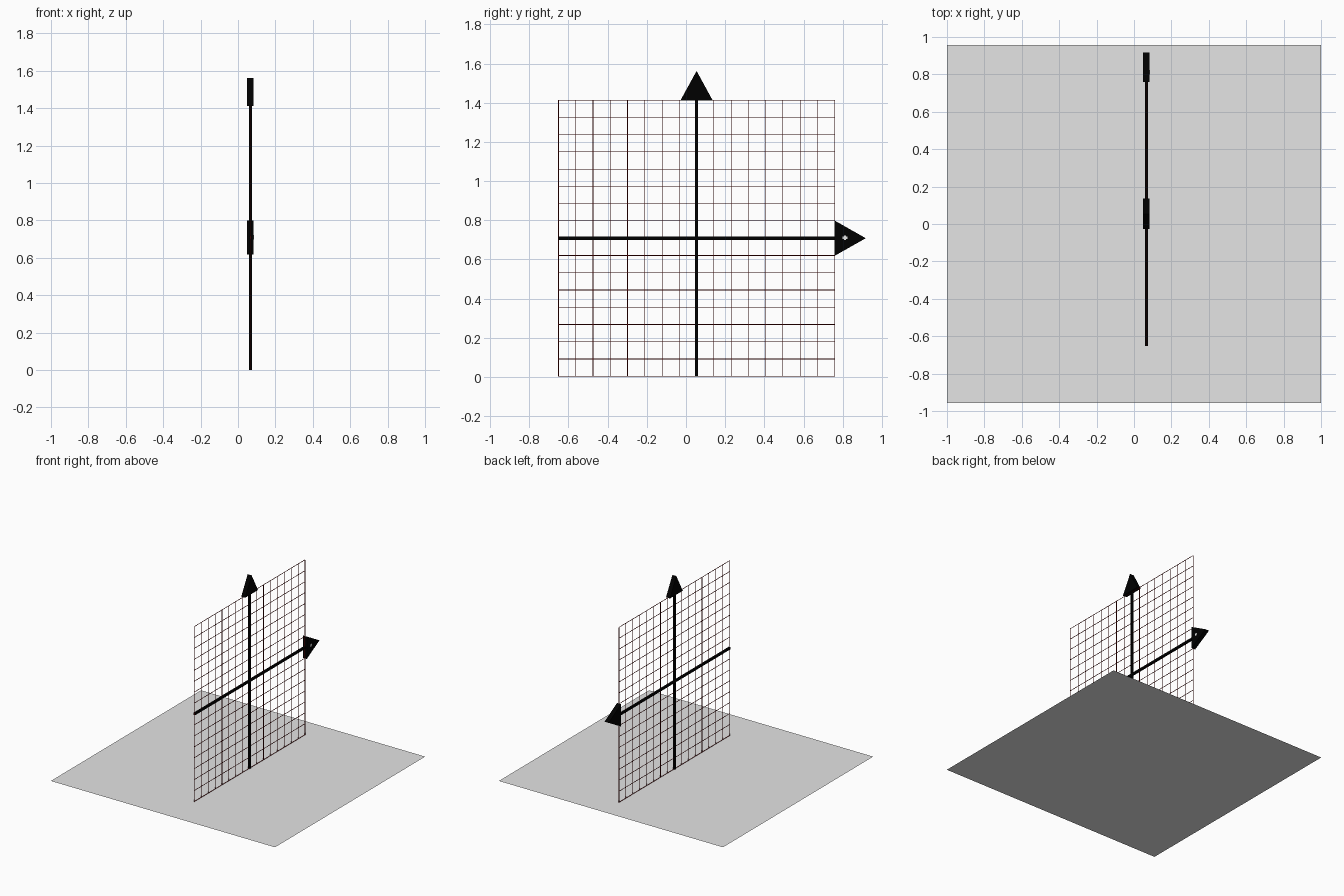
import bpy, bmesh
from mathutils import Matrix, Vector

if "Cube" in bpy.data.objects:
    bpy.data.objects.remove(bpy.data.objects["Cube"])

X, Y, Z, H = 0.066, 0.054, 0.708, 0.705   # grid centre and half size


def material(name, rgb):
    m = bpy.data.materials.new(name)
    m.diffuse_color = (*rgb, 1)
    m.use_nodes = True
    m.node_tree.nodes["Principled BSDF"].inputs["Base Color"].default_value = m.diffuse_color
    return m


grey = material("light grey", (0.78, 0.78, 0.78))
black = material("black", (0.0, 0.0, 0.0))
dark_red = material("dark red", (0.12, 0.0, 0.0))
white = material("white", (1.0, 1.0, 1.0))


def finish(name, bm, mat):
    bmesh.ops.recalc_face_normals(bm, faces=bm.faces)
    me = bpy.data.meshes.new(name)
    bm.to_mesh(me)
    bm.free()
    me.materials.append(mat)
    ob = bpy.data.objects.new(name, me)
    bpy.context.collection.objects.link(ob)
    return ob


def add_box(bm, lo, hi):
    lo, hi = Vector(lo), Vector(hi)
    bmesh.ops.create_cube(bm, size=1, matrix=Matrix.Translation((lo + hi) / 2)
                          @ Matrix.Diagonal((*(hi - lo), 1)))


def box(name, lo, hi, mat):
    bm = bmesh.new()
    add_box(bm, lo, hi)
    return finish(name, bm, mat)


def prism(name, profile, depth, mat):
    # triangle in the yz plane, extruded along x
    bm = bmesh.new()
    f = bm.faces.new([bm.verts.new((X - depth / 2, y, z)) for y, z in profile])
    ext = bmesh.ops.extrude_face_region(bm, geom=[f])["geom"]
    bmesh.ops.translate(bm, vec=(depth, 0, 0),
                        verts=[v for v in ext if isinstance(v, bmesh.types.BMVert)])
    return finish(name, bm, mat)


# horizontal sheet
bm = bmesh.new()
bmesh.ops.create_grid(bm, x_segments=1, y_segments=1, size=1,
                      matrix=Matrix.Diagonal((1, 0.957, 1, 1)))
for f in bm.faces:
    if f.normal.z < 0:
        f.normal_flip()
me = bpy.data.meshes.new("base_sheet")
bm.to_mesh(me)
bm.free()
me.materials.append(grey)
bpy.context.collection.objects.link(bpy.data.objects.new("base_sheet", me))

# upright grid: 16 x 16 cells of thin wires
bm = bmesh.new()
w = 0.0015
for i in range(17):
    t = -H + 2 * H * i / 16
    add_box(bm, (X - w, Y - H, Z + t - w), (X + w, Y + H, Z + t + w))
    add_box(bm, (X - w, Y + t - w, 0.001), (X + w, Y + t + w, Z + H))
finish("grid_wires", bm, dark_red)

# axis bars
a = 0.008
box("vertical_axis", (X - a, Y - a, 0.001), (X + a, Y + a, Z + H), black)
box("horizontal_axis", (X - a, Y - H, Z - a), (X + a, Y + H, Z + a), black)

# flat arrowheads
T = 0.035
prism("vertical_arrowhead",
      [(Y - 0.082, 1.412), (Y + 0.082, 1.412), (Y, 1.562)], T, black)
prism("horizontal_arrowhead",
      [(Y + H, Z - 0.09), (Y + H, Z + 0.09), (0.918, Z)], T, black)

# small white mark on the right face of the horizontal arrowhead
bm = bmesh.new()
for hy, hz in ((0.012, 0.006), (0.006, 0.012)):
    add_box(bm, (X + T / 2 - 0.001, 0.812 - hy, Z + 0.002 - hz),
            (X + T / 2 + 0.001, 0.812 + hy, Z + 0.002 + hz))
finish("arrowhead_mark", bm, white)
